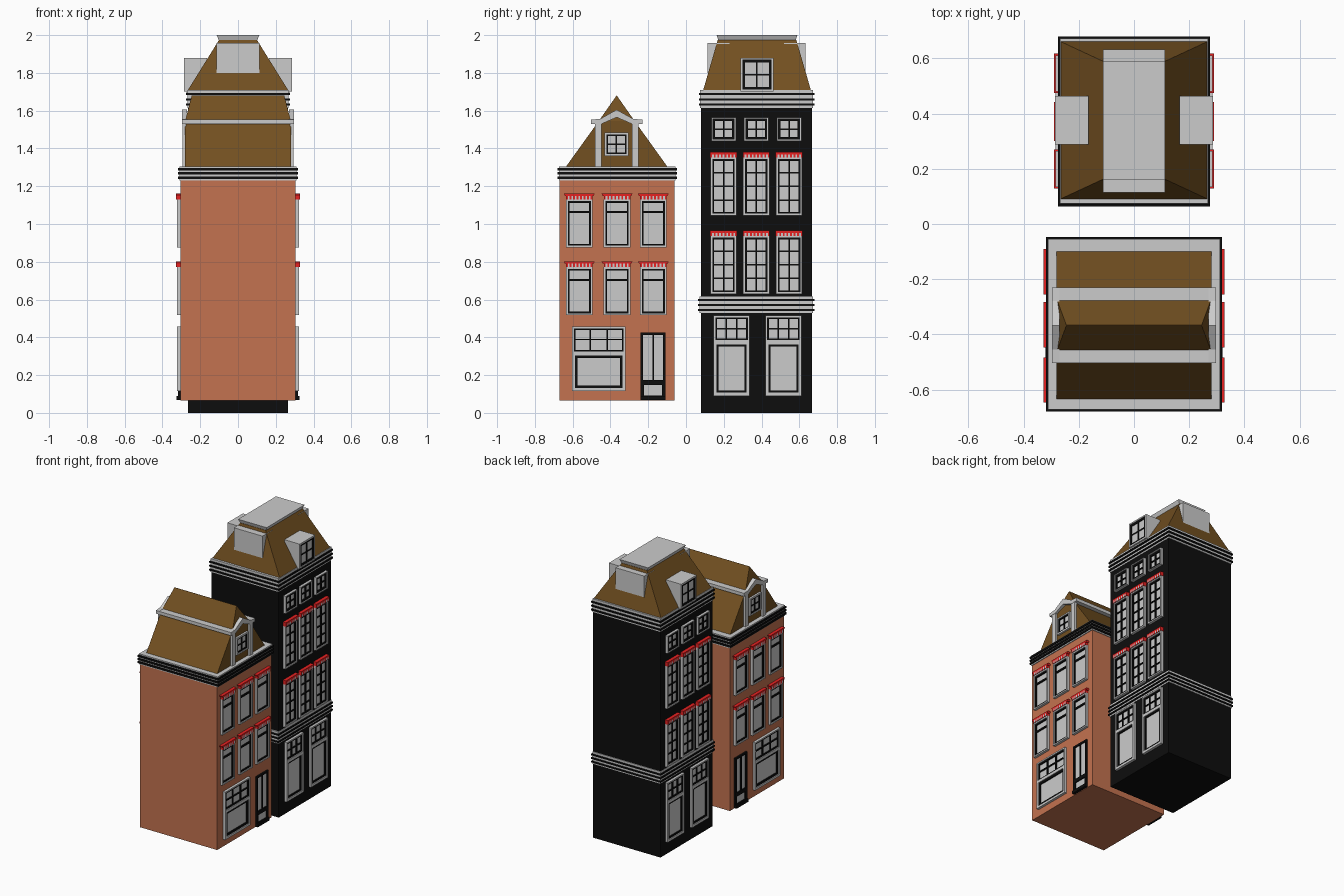
import bpy, bmesh

if "Cube" in bpy.data.objects:
    bpy.data.objects.remove(bpy.data.objects["Cube"])

COLORS = {"brick": (0.55, 0.17, 0.08, 1), "roof": (0.17, 0.08, 0.015, 1),
          "black": (0.004, 0.004, 0.004, 1), "red": (0.8, 0.015, 0.015, 1)}
MATS = {}
for key, col in COLORS.items():
    MATS[key] = bpy.data.materials.new(key)
    MATS[key].diffuse_color = col

parts = {}  # name -> (bmesh, material key, mirrored)


def part(name, mat=None, mirror=False):
    if name not in parts:
        parts[name] = (bmesh.new(), mat, mirror)
    return parts[name][0]


def loft(bm, low, high):
    """Closed solid between two matching loops of points."""
    a = [bm.verts.new(p) for p in low]
    b = [bm.verts.new(p) for p in high]
    n = len(a)
    bm.faces.new(a[::-1])
    bm.faces.new(b)
    for i in range(n):
        j = (i + 1) % n
        bm.faces.new((a[i], a[j], b[j], b[i]))


def rect(x0, x1, y0, y1, z):
    return [(x0, y0, z), (x1, y0, z), (x1, y1, z), (x0, y1, z)]


def box(bm, x0, x1, y0, y1, z0, z1):
    loft(bm, rect(x0, x1, y0, y1, z0), rect(x0, x1, y0, y1, z1))


def prism(bm, pts, x0, x1):
    loft(bm, [(x0, y, z) for y, z in pts], [(x1, y, z) for y, z in pts])


def ring(bm, x0, x1, y0, y1, z0, z1, t):
    box(bm, x0, x1, y0, y0 + t, z0, z1)
    box(bm, x0, x1, y1 - t, y1, z0, z1)
    box(bm, x0, x1, y0 + t, y1 - t, z0, z0 + t)
    box(bm, x0, x1, y0 + t, y1 - t, z1 - t, z1)


def window(tag, x, y0, y1, z0, z1, cols=1, rows=1, transom=None,
           frame=0.01, sash=0.009, depth=0.02):
    """Grey frame, black sash with glazing bars, recessed pane."""
    if frame:
        ring(part(tag + "_window_frames", None, True), x, x + depth, y0, y1, z0, z1, frame)
    y0, y1, z0, z1 = y0 + frame, y1 - frame, z0 + frame, z1 - frame
    black = part(tag + "_window_sashes", "black", True)
    d = x + depth * 0.7
    ring(black, x, d, y0, y1, z0, z1, sash)
    box(part(tag + "_window_panes", None, True), x - 0.004, x + depth * 0.3,
        y0 + 0.002, y1 - 0.002, z0 + 0.002, z1 - 0.002)
    for i in range(1, cols):
        y = y0 + (y1 - y0) * i / cols
        box(black, x, d, y - 0.004, y + 0.004, z0 + sash, z1 - sash)
    for i in range(1, rows):
        z = z0 + (z1 - z0) * i / rows
        box(black, x, d - 0.001, y0 + sash, y1 - sash, z - 0.004, z + 0.004)
    if transom:
        box(black, x, d, y0, y1, transom - 0.006, transom + 0.006)


def awning(tag, x, y0, y1, z0, z1, depth, flare):
    """Red strip with pale stripes hanging below it."""
    red = part(tag + "_awnings", "red", True)
    pale = part(tag + "_awning_stripes", None, True)
    zm = z0 + (z1 - z0) * 0.6
    prism(red, [(y0 + flare * .5, zm), (y1 - flare * .5, zm), (y1, z1), (y0, z1)], x, x + depth)
    n = 15
    w = (y1 - y0 - 2 * flare) / n
    for i in range(n):
        a = y0 + flare + i * w
        box(pale if i % 2 else red, x, x + depth, a, a + w, z0, zm)


def cornice(tag, xw, y0, y1, z0, z1, black_share):
    """Stack of pale slabs separated by slightly wider black ledges."""
    step = (z1 - z0) / 3.4
    pale, black = part(tag + "_pale_slabs"), part(tag + "_black_ledges", "black")
    box(pale, -xw + .007, xw - .007, y0 + .007, y1 - .007, z0, z1)
    for i in range(3):
        z = z0 + step * (i + 0.4)
        box(black, -xw, xw, y0, y1, z, z + step * black_share)


# ---- Brick house ----
box(part("brick_house_walls", "brick"), -0.305, 0.305, -0.67, -0.06, 0.065, 1.24)
cornice("brick_house_cornice", 0.318, -0.68, -0.048, 1.23, 1.305, 0.6)
roof = part("brick_house_roof", "roof")
loft(roof, rect(-0.28, 0.28, -0.638, -0.096, 1.30), rect(-0.28, 0.28, -0.462, -0.272, 1.545))
loft(roof, rect(-0.28, 0.28, -0.462, -0.272, 1.545), rect(-0.245, 0.245, -0.3675, -0.3665, 1.68))
gutters = part("brick_house_roof_gutters")
for a, b in ((-0.503, -0.455), (-0.279, -0.231)):
    box(gutters, -0.295, 0.295, a, b, 1.53, 1.553)

# End gable with pilasters and pediment
gable = part("brick_house_gable_trim", None, True)
for a, b in ((-0.483, -0.447), (-0.287, -0.251)):
    box(gable, 0.275, 0.295, a, b, 1.305, 1.535)
prism(gable, [(-0.503, 1.53), (-0.447, 1.53), (-0.367, 1.565), (-0.287, 1.53), (-0.231, 1.53),
              (-0.231, 1.553), (-0.279, 1.556), (-0.367, 1.605), (-0.455, 1.556), (-0.503, 1.553)],
      0.27, 0.297)
window("brick_house", 0.28, -0.432, -0.304, 1.36, 1.485, 2, 2, depth=0.014)

# Facade windows, shop window and door
for y in (-0.636, -0.436, -0.244):
    for z in (0.517, 0.876):
        window("brick_house", 0.303, y, y + 0.142, z, z + 0.255, transom=z + 0.187)
        awning("brick_house", 0.303, y - 0.011, y + 0.153, z + 0.255, z + 0.285, 0.025, 0.012)
window("brick_house", 0.303, -0.604, -0.32, 0.315, 0.458, 3, 1)
window("brick_house", 0.303, -0.604, -0.32, 0.116, 0.32, frame=0.016, sash=0.014)
box(part("shop_transom_bar", "black", True), 0.305, 0.318, -0.592, -0.332, 0.385, 0.392)
window("front_door", 0.303, -0.24, -0.108, 0.16, 0.425, 2, 1, frame=0, sash=0.013)
window("front_door", 0.303, -0.24, -0.108, 0.075, 0.165, frame=0, sash=0.018)
box(part("door_step", "black", True), 0.303, 0.325, -0.24, -0.108, 0.068, 0.09)

# ---- Black house ----
box(part("black_house_walls", "black"), -0.266, 0.266, 0.08, 0.668, 0, 1.63)
cornice("black_house_band", 0.275, 0.064, 0.68, 0.53, 0.617, 0.4)
cornice("black_house_cornice", 0.275, 0.068, 0.68, 1.615, 1.71, 0.4)
loft(part("black_house_roof", "roof"), rect(-0.268, 0.268, 0.09, 0.662, 1.705),
     rect(-0.1, 0.1, 0.168, 0.584, 1.975))
loft(part("black_house_roof_cap"), rect(-0.1, 0.1, 0.172, 0.58, 1.97),
     rect(-0.113, 0.113, 0.162, 0.59, 2.0))
blocks = part("roof_end_blocks")
for a, b in ((0.115, 0.23), (0.52, 0.633)):
    box(blocks, -0.113, 0.113, a, b, 1.8, 1.957)

# Side dormers
box(part("roof_dormers", None, True), 0.165, 0.274, 0.288, 0.463, 1.695, 1.88)
window("dormer", 0.273, 0.288, 0.463, 1.702, 1.88, 2, 2, sash=0.014, depth=0.013)

# Facade windows
for y in (0.13, 0.303, 0.477):
    for z in (0.63, 1.045):
        window("black_house", 0.264, y, y + 0.138, z, z + 0.308, 2, 4)
        awning("black_house", 0.264, y - 0.002, y + 0.14, z + 0.306, z + 0.335, 0.026, 0)
    window("black_house", 0.264, y + 0.004, y + 0.134, 1.44, 1.565, 2, 2, frame=0.007, sash=0.013)
for y in (0.145, 0.42):
    window("black_house", 0.264, y, y + 0.192, 0.375, 0.515, 3, 2)
    window("black_house", 0.264, y, y + 0.192, 0.09, 0.38, frame=0.017, sash=0.011)

# ---- Turn every collected part into an object ----
for name, (bm, mat, mirrored) in parts.items():
    bmesh.ops.recalc_face_normals(bm, faces=bm.faces)
    mesh = bpy.data.meshes.new(name)
    bm.to_mesh(mesh)
    bm.free()
    if mat:
        mesh.materials.append(MATS[mat])
    obj = bpy.data.objects.new(name, mesh)
    bpy.context.collection.objects.link(obj)
    if mirrored:
        mod = obj.modifiers.new("both_sides", "MIRROR")
        mod.use_mirror_merge = False

for m in bpy.data.materials:
    if m.users and not m.is_grease_pencil:
        m.use_nodes = True
        m.node_tree.nodes["Principled BSDF"].inputs["Base Color"].default_value = m.diffuse_color
